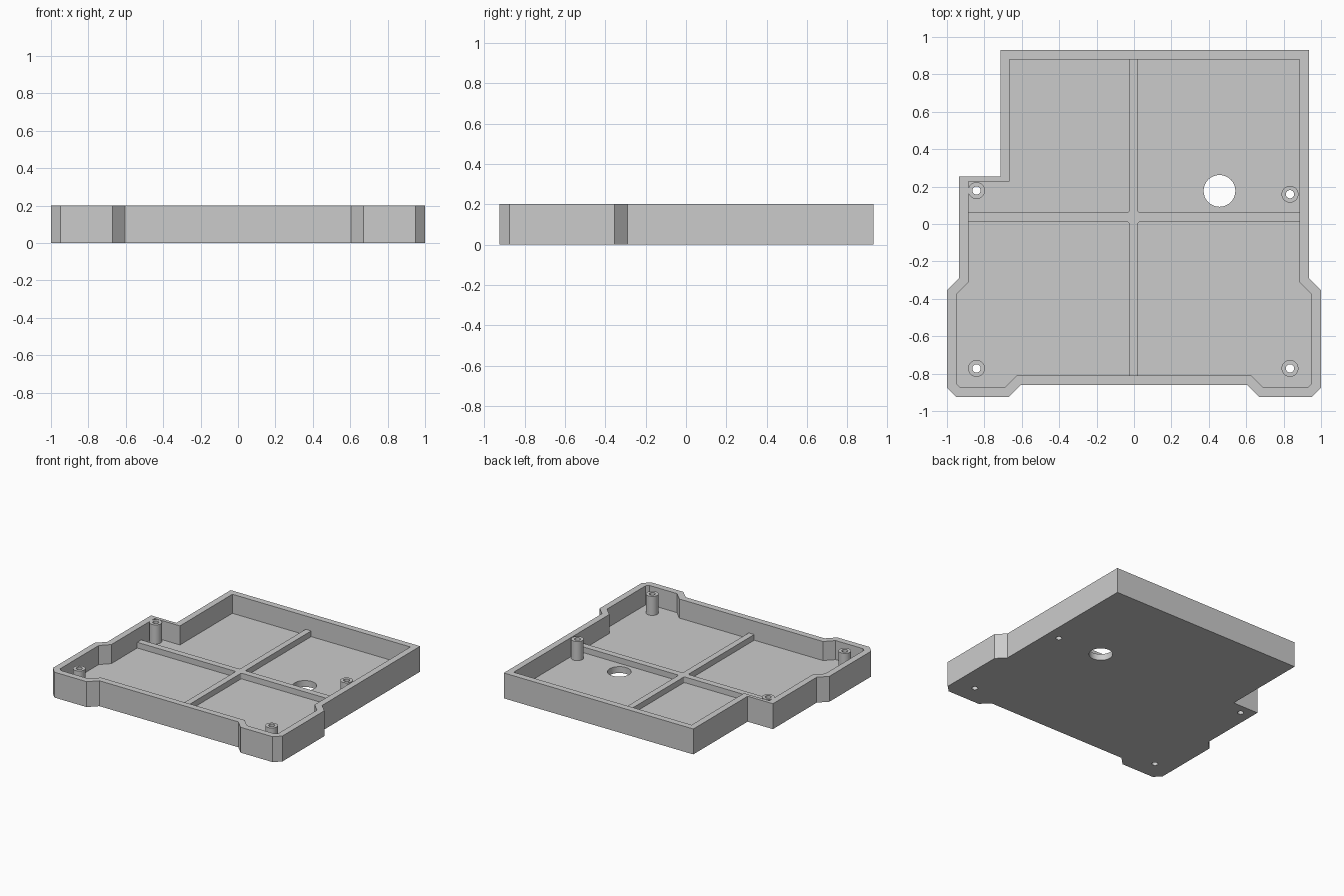
import bpy, bmesh
from mathutils import Vector

if "Cube" in bpy.data.objects:
    bpy.data.objects.remove(bpy.data.objects["Cube"])

HEIGHT, FLOOR, RIB_TOP, WALL = 0.2, 0.05, 0.095, 0.05

grey = bpy.data.materials.new("plain grey")
grey.use_nodes = True
grey.diffuse_color = (0.6, 0.6, 0.6, 1)
grey.node_tree.nodes["Principled BSDF"].inputs["Base Color"].default_value = (0.6, 0.6, 0.6, 1)


def finish(name, bm):
    bmesh.ops.recalc_face_normals(bm, faces=bm.faces)
    mesh = bpy.data.meshes.new(name)
    bm.to_mesh(mesh)
    bm.free()
    mesh.materials.append(grey)
    obj = bpy.data.objects.new(name, mesh)
    bpy.context.collection.objects.link(obj)
    return obj


def prism(points, z0, z1):
    """Upright extrusion of a flat outline."""
    bm = bmesh.new()
    face = bm.faces.new([bm.verts.new((x, y, z0)) for x, y in points])
    top = bmesh.ops.extrude_face_region(bm, geom=[face])["geom"]
    verts = [v for v in top if isinstance(v, bmesh.types.BMVert)]
    bmesh.ops.translate(bm, vec=(0, 0, z1 - z0), verts=verts)
    return bm


def cylinder(name, x, y, r, z0, z1):
    bm = bmesh.new()
    bmesh.ops.create_cone(bm, cap_ends=True, segments=32, radius1=r, radius2=r, depth=z1 - z0)
    bmesh.ops.translate(bm, vec=(x, y, (z0 + z1) / 2), verts=bm.verts)
    return finish(name, bm)


def select_only(obj):
    bpy.ops.object.select_all(action='DESELECT')
    obj.select_set(True)
    bpy.context.view_layer.objects.active = obj


def cut(obj, cutter):
    cutter.hide_render = True
    mod = obj.modifiers.new("cut", 'BOOLEAN')
    mod.operation, mod.solver, mod.object = 'DIFFERENCE', 'EXACT', cutter
    select_only(obj)
    bpy.ops.object.modifier_apply(modifier=mod.name)
    bpy.data.objects.remove(cutter)


def inset(points, widths):
    """Move every edge of a counter-clockwise outline inward by its own width."""
    lines = []
    for i, p in enumerate(points):
        a, b = Vector(p), Vector(points[(i + 1) % len(points)])
        d = (b - a).normalized()
        n = Vector((-d.y, d.x))
        lines.append((n, n.dot(a) + widths[i]))
    result = []
    for i in range(len(points)):
        (m, c), (n, e) = lines[i - 1], lines[i]
        det = m.x * n.y - m.y * n.x
        result.append(((c * n.y - e * m.y) / det, (m.x * e - n.x * c) / det))
    return result


# Tray outline: mirrored front with flared corners, notched rear
half = [(0.605, -0.86), (0.67, -0.925), (0.95, -0.925),
        (1, -0.875), (1, -0.355), (0.935, -0.29)]
rear = [(0.935, 0.93), (-0.715, 0.93), (-0.715, 0.255), (-0.935, 0.255)]
outline = half + rear + [(-x, y) for x, y in reversed(half)]
widths = [WALL] * len(outline)
widths[len(half) + 2] = 0.027  # thinner wall along the notch

tray = finish("tray", prism(outline, 0, HEIGHT))
cut(tray, finish("cavity_cutter", prism(inset(outline, widths), FLOOR, HEIGHT + 0.1)))

# Large round opening in the floor
cut(tray, cylinder("opening_cutter", 0.457, 0.177, 0.085, -0.1, 0.3))

# Hollow screw posts, drilled through the floor
posts = {"rear_right": (-0.842, 0.179), "rear_left": (0.834, 0.159),
         "front_right": (-0.842, -0.772), "front_left": (0.834, -0.772)}
smooth = [tray]
for place, (x, y) in posts.items():
    post = cylinder(place + "_post", x, y, 0.045, FLOOR, HEIGHT)
    for part in (post, tray):
        cut(part, cylinder("drill", x, y, 0.022, -0.1, 0.3))
    smooth.append(post)

# Crossed stiffening ribs with softened inner corners
x0, x1, y0, y1 = -0.027, 0.021, 0.011, 0.061
left, right, front, back = -0.886, 0.886, -0.811, 0.881
cross = [(x0, front), (x1, front), (x1, y0), (right, y0), (right, y1), (x1, y1),
         (x1, back), (x0, back), (x0, y1), (left, y1), (left, y0), (x0, y0)]
bm = prism(cross, FLOOR, RIB_TOP)
corners = [e for e in bm.edges
           if abs(e.verts[0].co.z - e.verts[1].co.z) > 0.01
           and abs(e.verts[0].co.x) < 0.1 and abs(e.verts[0].co.y) < 0.1]
bmesh.ops.bevel(bm, geom=corners, offset=0.01, segments=3, profile=0.5, affect='EDGES')
smooth.append(finish("floor_ribs", bm))

for obj in smooth:
    select_only(obj)
    bpy.ops.object.shade_smooth_by_angle()
